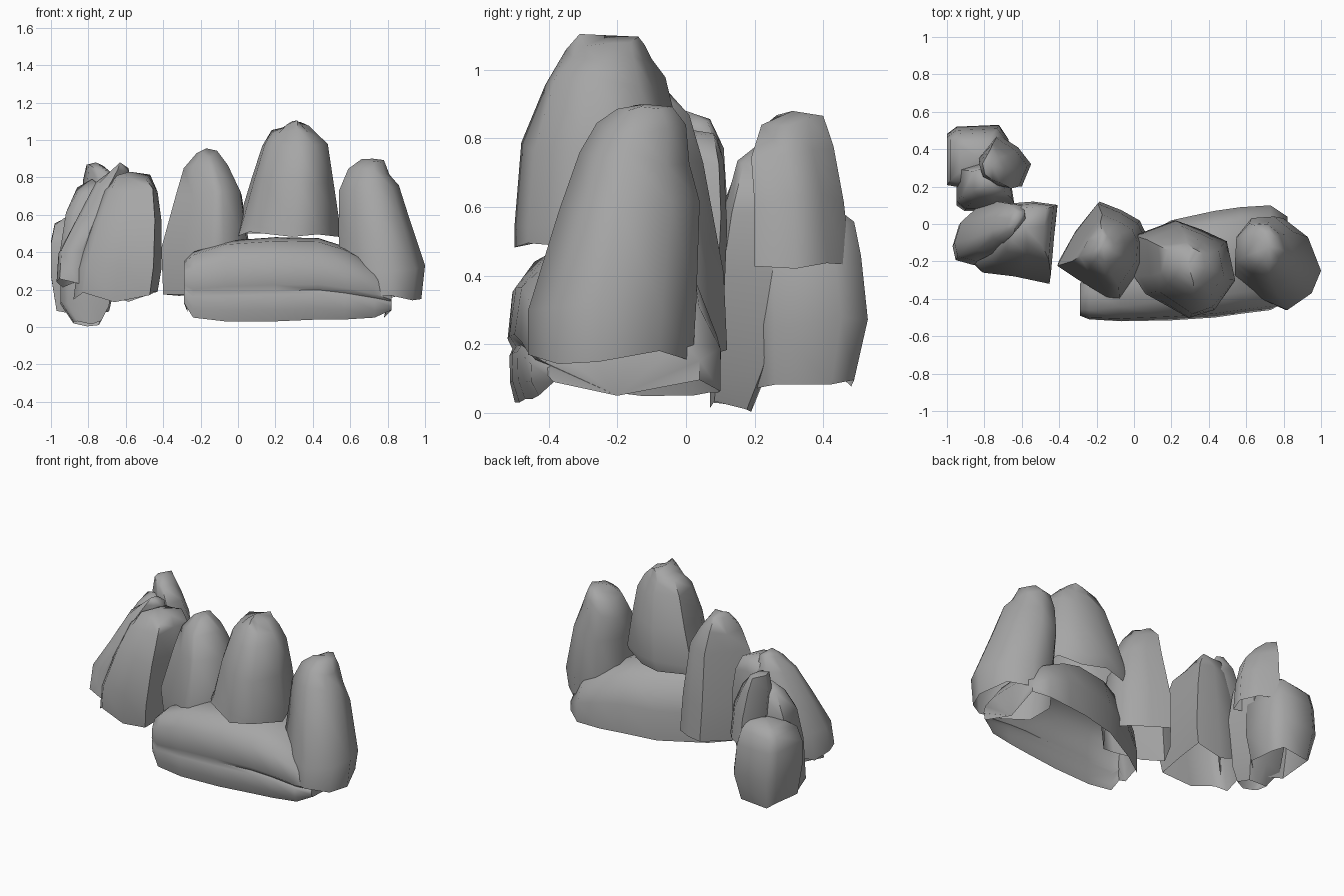
import bpy, bmesh, random

random.seed(4)

# dark grey stone
stone = bpy.data.materials.new("stone")
stone.diffuse_color = (0.38, 0.38, 0.38, 1)


def skin(name, rings, tip, closed=True, end=None):
    """Skin a list of point rings (or open arcs), close on a tip, optionally cap the start."""
    bm = bmesh.new()
    loops = [[bm.verts.new(p) for p in ring] for ring in rings]
    n = len(loops[0])
    pairs = [(i, (i + 1) % n) for i in range(n if closed else n - 1)]
    for a, b in zip(loops, loops[1:]):
        for i, j in pairs:
            bm.faces.new((a[i], a[j], b[j], b[i]))
    t = bm.verts.new(tip)
    for i, j in pairs:
        bm.faces.new((loops[-1][i], loops[-1][j], t))
    if end:
        e = bm.verts.new(end)
        for i, j in pairs:
            bm.faces.new((loops[0][j], loops[0][i], e))
    bm.normal_update()
    # point the normals away from the middle of the boulder
    mid = sum((v.co for v in bm.verts), bm.verts[:][0].co * 0) / len(bm.verts)
    bmesh.ops.recalc_face_normals(bm, faces=bm.faces)
    if sum((f.calc_center_median() - mid).dot(f.normal) for f in bm.faces) < 0:
        bmesh.ops.reverse_faces(bm, faces=bm.faces)
    me = bpy.data.meshes.new(name)
    bm.to_mesh(me)
    bm.free()
    me.materials.append(stone)
    ob = bpy.data.objects.new(name, me)
    bpy.context.collection.objects.link(ob)
    bpy.ops.object.select_all(action='DESELECT')
    bpy.context.view_layer.objects.active = ob
    ob.select_set(True)
    bpy.ops.object.shade_smooth_by_angle(angle=1.1)
    return ob


def unit(outline):
    xs, ys = zip(*outline)
    return [((x - min(xs)) / (max(xs) - min(xs)), (y - min(ys)) / (max(ys) - min(ys)))
            for x, y in outline]


def rock(name, outline, levels, tip, ragged=0.03):
    """Upright boulder, open below: the plan outline fitted to (z, x0, x1, y0, y1) at each level."""
    rings = []
    for k, (z, x0, x1, y0, y1) in enumerate(levels):
        wob = ragged if k == 0 else 0.02
        rings.append([(x0 + u * (x1 - x0), y0 + v * (y1 - y0), z + random.uniform(-wob, wob))
                      for u, v in unit(outline)])
    return skin(name, rings, tip)


# long low boulder in front, open underneath, with a slight ledge along its front
section = unit([(-.49, .04), (-.51, .1), (-.512, .18), (-.50, .20), (-.52, .23), (-.50, .37),
                (-.41, .46), (-.2, .48), (-.03, .43), (.03, .25), (.03, .06)])
stations = [(.82, -.41, .04, .09, .22), (.73, -.46, .10, .05, .34), (.57, -.48, .09, .04, .43),
            (.43, -.50, .07, .04, .475), (.20, -.515, .02, .03, .48), (-.07, -.52, -.13, .03, .46),
            (-.24, -.51, -.26, .05, .40), (-.29, -.49, -.32, .13, .35)]
skin("low_front_boulder",
     [[(x, y0 + u * (y1 - y0), z0 + v * (z1 - z0)) for u, v in section]
      for x, y0, y1, z0, z1 in stations], (-.27, -.40, .08), closed=False, end=(.78, -.2, .05))

# upright boulders
rock("middle_left_boulder",
     [(-.42, -.22), (-.33, -.05), (-.2, .12), (-.08, .07), (.02, .01), (.06, -.08), (.05, -.22),
      (-.08, -.4), (-.15, -.39), (-.3, -.3)],
     [(.19, -.40, .07, -.36, .12), (.42, -.41, .06, -.40, .11), (.72, -.33, .02, -.33, .05),
      (.85, -.29, -.05, -.27, .01), (.93, -.22, -.11, -.20, -.05)], (-.17, -.12, .955))

rock("tall_boulder",
     [(.07, -.28), (.05, -.07), (.25, .01), (.38, -.04), (.5, -.1), (.54, -.3), (.44, -.46), (.32, -.5), (.12, -.37)],
     [(.50, -.02, .54, -.50, .0), (.56, .0, .54, -.50, .02), (.78, .07, .51, -.48, -.01),
      (.96, .13, .48, -.41, -.06), (1.04, .18, .43, -.35, -.10), (1.085, .24, .38, -.31, -.12)],
     (.29, -.22, 1.10))

rock("right_boulder",
     [(.54, -.3), (.55, -.1), (.65, .02), (.8, .03), (.93, -.07), (1, -.25), (.95, -.37), (.82, -.46), (.68, -.4)],
     [(.17, .55, .98, -.46, .02), (.31, .54, 1.0, -.46, .03), (.60, .54, .91, -.37, .04),
      (.74, .54, .86, -.31, .01), (.83, .59, .81, -.26, .0), (.88, .66, .78, -.20, -.04)],
     (.72, -.12, .90))

rock("left_front_boulder",
     [(-.83, -.2), (-.8, .03), (-.68, .1), (-.55, .11), (-.4, .09), (-.42, -.1), (-.44, -.32), (-.62, -.28), (-.78, -.26)],
     [(.16, -.88, -.43, -.30, .10), (.32, -.86, -.41, -.32, .11), (.56, -.78, -.41, -.27, .12),
      (.73, -.71, -.43, -.19, .11), (.80, -.67, -.47, -.12, .09)], (-.58, -.02, .83))

# leaning slab behind the left front boulder
rock("leaning_slab",
     [(-.98, -.12), (-.94, .0), (-.8, .12), (-.62, .1), (-.6, .0), (-.72, -.12), (-.84, -.23), (-.96, -.2)],
     [(.24, -.97, -.66, -.22, .10), (.40, -.96, -.63, -.20, .12), (.60, -.85, -.60, -.16, .12),
      (.76, -.76, -.58, -.10, .11), (.84, -.68, -.58, -.05, .07)], (-.63, .0, .88))

# stacked boulders at the back left
rock("narrow_boulder",
     [(-.95, .12), (-.95, .3), (-.8, .35), (-.67, .32), (-.64, .1), (-.75, .07), (-.9, .07)],
     [(.02, -.88, -.73, .07, .19), (.12, -.95, -.69, .07, .24), (.40, -.95, -.64, .08, .33),
      (.60, -.92, -.65, .11, .33), (.73, -.86, -.69, .15, .31)], (-.78, .22, .79), .02)

rock("low_back_boulder",
     [(-1, .2), (-1, .48), (-.95, .52), (-.73, .53), (-.68, .45), (-.66, .25), (-.74, .18), (-.9, .18)],
     [(.09, -.97, -.69, .20, .49), (.26, -1.0, -.65, .19, .53), (.44, -1.0, -.66, .19, .51),
      (.54, -.98, -.69, .22, .49), (.59, -.93, -.74, .27, .44)], (-.84, .36, .61), .02)

rock("upper_back_boulder",
     [(-.83, .36), (-.73, .48), (-.62, .41), (-.55, .32), (-.6, .2), (-.7, .22), (-.8, .27)],
     [(.44, -.83, -.55, .20, .48), (.62, -.83, -.57, .20, .46), (.76, -.83, -.62, .19, .43),
      (.85, -.81, -.69, .22, .40)], (-.76, .31, .88), .02)
